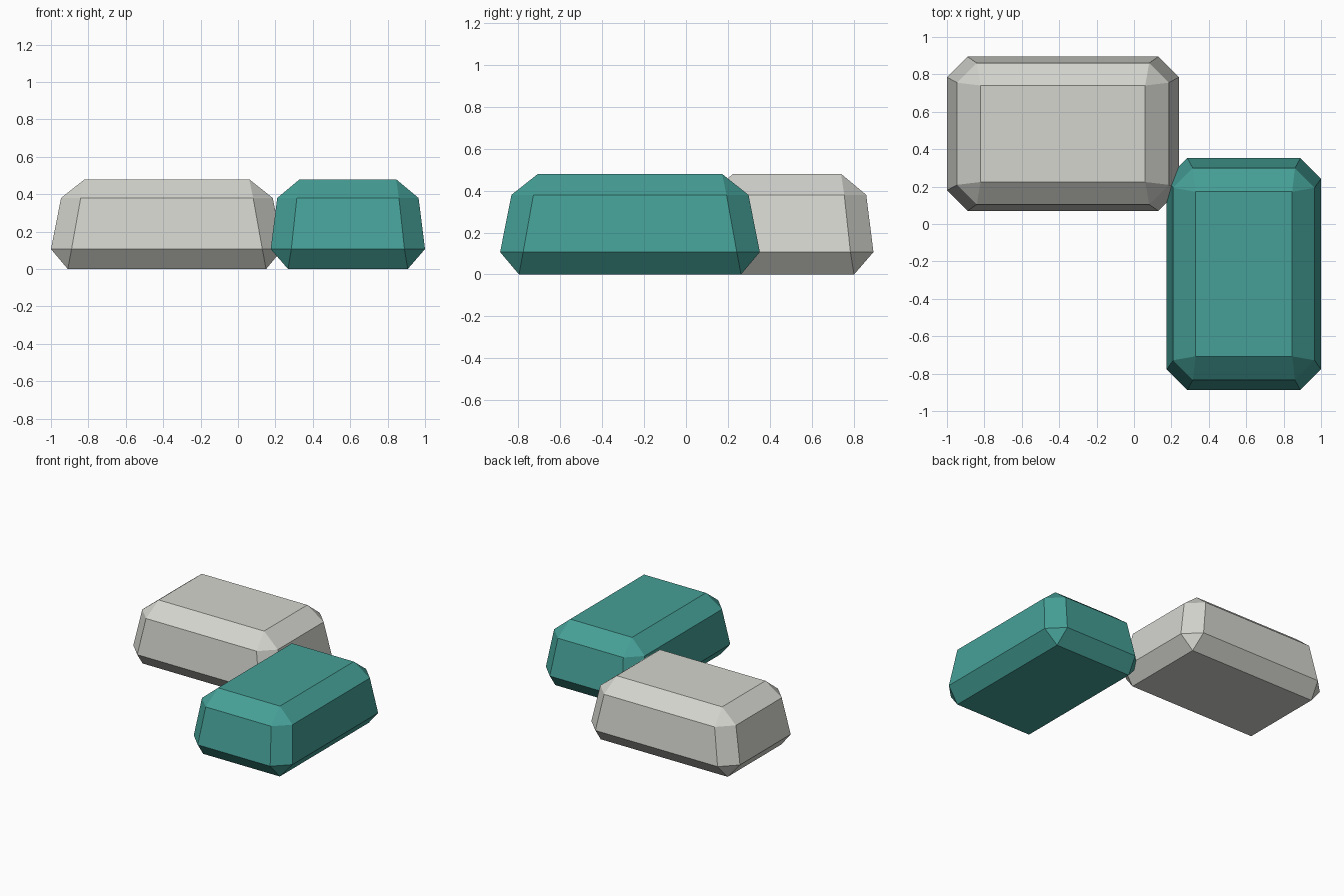
import bpy
import bmesh

if "Cube" in bpy.data.objects:
    bpy.data.objects.remove(bpy.data.objects["Cube"])


def material(name, rgb):
    m = bpy.data.materials.new(name)
    m.diffuse_color = (*rgb, 1)
    m.use_nodes = True
    m.node_tree.nodes["Principled BSDF"].inputs["Base Color"].default_value = m.diffuse_color
    return m


def rect(a, b):
    return [(a, -b), (a, b), (-a, b), (-a, -b)]


def octagon(a, b, c):
    # Corner pairs run counter-clockwise, matching the order of rect()
    return [(a - c, -b), (a, c - b), (a, b - c), (a - c, b),
            (c - a, b), (-a, b - c), (-a, c - b), (c - a, -b)]


def block(name, center, turned, mat):
    bm = bmesh.new()

    def ring(points, z):
        return [bm.verts.new((x, y, z)) for x, y in points]

    bottom = ring(rect(0.53, 0.32), 0)
    lower = ring(octagon(0.62, 0.4125, 0.11), 0.107)
    upper = ring(octagon(0.566, 0.378, 0.105), 0.38)
    top = ring(rect(0.44, 0.258), 0.48)

    # Flat bottom and top
    bm.faces.new(bottom[::-1])
    bm.faces.new(top)
    # Tapered side walls and cut corners
    for i in range(8):
        j = (i + 1) % 8
        bm.faces.new((lower[i], lower[j], upper[j], upper[i]))
    # Bevels between the rectangles and the octagons
    for i in range(4):
        j, p, q, r = (i + 1) % 4, 2 * i, 2 * i + 1, (2 * i + 2) % 8
        bm.faces.new((bottom[i], lower[q], lower[p]))
        bm.faces.new((bottom[i], bottom[j], lower[r], lower[q]))
        bm.faces.new((upper[p], upper[q], top[i]))
        bm.faces.new((upper[q], upper[r], top[j], top[i]))

    if turned:
        for v in bm.verts:
            v.co.x, v.co.y = -v.co.y, v.co.x
    bmesh.ops.recalc_face_normals(bm, faces=bm.faces)
    mesh = bpy.data.meshes.new(name)
    bm.to_mesh(mesh)
    bm.free()
    mesh.materials.append(mat)
    ob = bpy.data.objects.new(name, mesh)
    ob.location = (*center, 0)
    bpy.context.collection.objects.link(ob)


# Two identical chamfered blocks, one turned a quarter
block("grey_block", (-0.38, 0.4825), False, material("light grey", (0.66, 0.66, 0.62)))
block("teal_block", (0.5875, -0.2675), True, material("teal", (0.06, 0.35, 0.31)))
